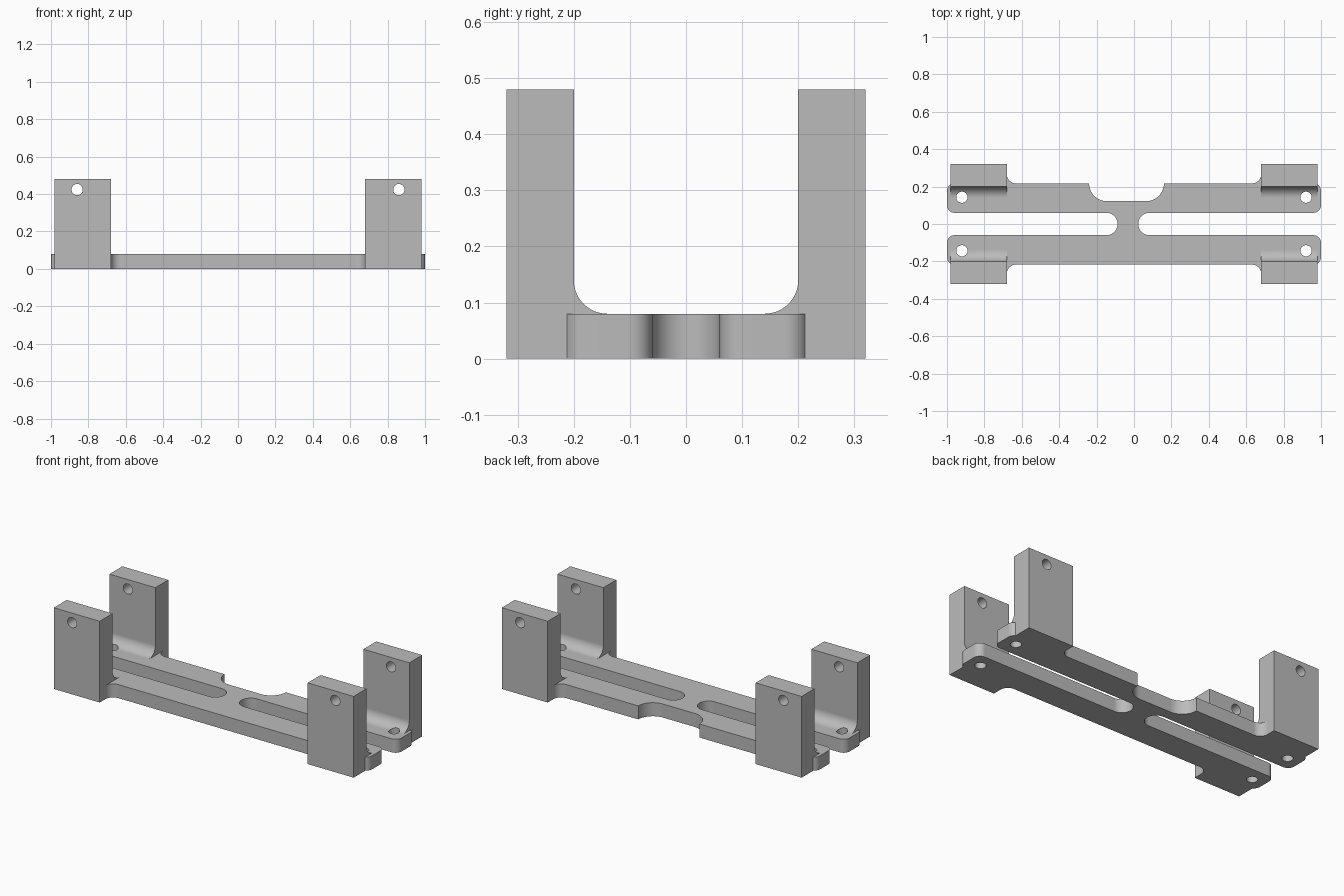
import bpy, bmesh, math
from mathutils import Vector, Matrix

if "Cube" in bpy.data.objects:
    bpy.data.objects.remove(bpy.data.objects["Cube"], do_unlink=True)

LENGTH, WIDTH, THICK = 1.0, 0.217, 0.08          # half length, half width, plate thickness
POST_IN, POST_OUT = 0.68, 0.98                   # post span along x
POST_Y0, POST_Y1, POST_TOP = 0.20, 0.32, 0.48
SLOT, HOLE = 0.06, 0.03                          # slot half width, hole radius

metal = bpy.data.materials.new("grey metal")
metal.use_nodes = True
grey = (0.5, 0.5, 0.5, 1)
metal.diffuse_color = grey
metal.node_tree.nodes["Principled BSDF"].inputs["Base Color"].default_value = grey


def rounded(corners, steps=12):
    """Outline from (x, y, radius) corners, with each corner rounded by its radius."""
    out = []
    for i, (x, y, r) in enumerate(corners):
        p = Vector((x, y))
        if r == 0:
            out.append(p)
            continue
        u = (Vector(corners[i - 1][:2]) - p).normalized()
        v = (Vector(corners[(i + 1) % len(corners)][:2]) - p).normalized()
        half = u.angle(v) / 2
        centre = p + (u + v).normalized() * r / math.sin(half)
        t = r / math.tan(half)
        start, end = p + u * t - centre, p + v * t - centre
        a0 = math.atan2(start.y, start.x)
        sweep = math.atan2(start.x * end.y - start.y * end.x, start.dot(end))
        for k in range(steps + 1):
            a = a0 + sweep * k / steps
            q = centre + Vector((math.cos(a), math.sin(a))) * r
            if not out or (q - out[-1]).length > 1e-5:
                out.append(q)
    return out


def add_object(name, bm):
    bmesh.ops.recalc_face_normals(bm, faces=bm.faces)
    mesh = bpy.data.meshes.new(name)
    bm.to_mesh(mesh)
    bm.free()
    mesh.materials.append(metal)
    obj = bpy.data.objects.new(name, mesh)
    bpy.context.collection.objects.link(obj)
    return obj


def prism(name, start, sweep):
    """Extrude a closed loop of 3D points along a vector."""
    bm = bmesh.new()
    face = bm.faces.new([bm.verts.new(p) for p in start])
    new = bmesh.ops.extrude_face_region(bm, geom=[face], use_keep_orig=True)["geom"]
    bmesh.ops.translate(bm, vec=sweep, verts=[g for g in new if isinstance(g, bmesh.types.BMVert)])
    return add_object(name, bm)


def drill(name, centre, depth, tilt):
    bm = bmesh.new()
    bmesh.ops.create_cone(bm, cap_ends=True, segments=32, radius1=HOLE, radius2=HOLE, depth=depth,
                          matrix=Matrix.Translation(centre) @ Matrix.Rotation(tilt, 4, "X"))
    obj = add_object(name, bm)
    obj.hide_render = True
    return obj


def combine(target, other, operation):
    """Apply a boolean and discard the operand."""
    mod = target.modifiers.new(operation, "BOOLEAN")
    mod.operation, mod.solver, mod.object = operation, "EXACT", other
    bpy.context.view_layer.update()
    deps = bpy.context.evaluated_depsgraph_get()
    mesh = bpy.data.meshes.new_from_object(target.evaluated_get(deps))
    target.modifiers.clear()
    target.data = mesh
    bpy.data.objects.remove(other, do_unlink=True)


# Base plate: outline with ears under the posts, two open slots and a rear notch
def ear(sx, sy):
    mid = (POST_IN + POST_OUT) / 2
    return [(sx * LENGTH, sy * SLOT, 0.04), (sx * LENGTH, sy * WIDTH, 0.04),
            (sx * mid, sy * WIDTH, 0), (sx * mid, sy * 0.3, 0),
            (sx * POST_IN, sy * 0.3, 0), (sx * POST_IN, sy * WIDTH, 0.05)]


def slot_end(x, sy):
    return [(x, sy * SLOT, SLOT), (x, -sy * SLOT, SLOT)]


notch = [(0.16, WIDTH, 0), (0.16, 0.122, 0.095), (-0.24, 0.122, 0.095), (-0.24, WIDTH, 0)]
outline = (ear(-1, -1) + ear(1, -1)[::-1] + slot_end(0.023, -1)
           + ear(1, 1) + notch + ear(-1, 1)[::-1] + slot_end(-0.088, 1))
bracket = prism("bracket", [(p.x, p.y, 0) for p in rounded(outline)], (0, 0, THICK))

# Four posts, each with a fillet at its inner foot
foot = 0.14
post_profile = rounded([(POST_Y1, 0, 0), (POST_Y1, POST_TOP, 0), (POST_Y0, POST_TOP, 0),
                        (POST_Y0, THICK, 0.06), (foot, 0, 0)])
# keep the foot vertical below the fillet
post_profile = rounded([(POST_Y1, 0, 0), (POST_Y1, POST_TOP, 0), (POST_Y0, POST_TOP, 0),
                        (POST_Y0, THICK, 0.06), (foot, THICK, 0), (foot, 0, 0)])[:]
for sx in (-1, 1):
    for sy in (-1, 1):
        post = prism("post", [(sx * POST_IN, sy * p.x, p.y) for p in post_profile],
                     (sx * (POST_OUT - POST_IN), 0, 0))
        combine(bracket, post, "UNION")

# Mounting holes through the plate ends and cross holes through the posts
for sx in (-1, 1):
    for sy in (-1, 1):
        combine(bracket, drill("plate_drill", (sx * 0.92, sy * 0.143, 0.1), 0.4, 0), "DIFFERENCE")
    combine(bracket, drill("post_drill", (sx * 0.86, 0, 0.424), 1, math.pi / 2), "DIFFERENCE")

# Smooth fillets, crisp edges
bpy.ops.object.select_all(action="DESELECT")
bracket.select_set(True)
bpy.context.view_layer.objects.active = bracket
bpy.ops.object.shade_smooth_by_angle(angle=math.radians(30))
bracket.modifiers.new("flat_faces", "WEIGHTED_NORMAL").keep_sharp = True
